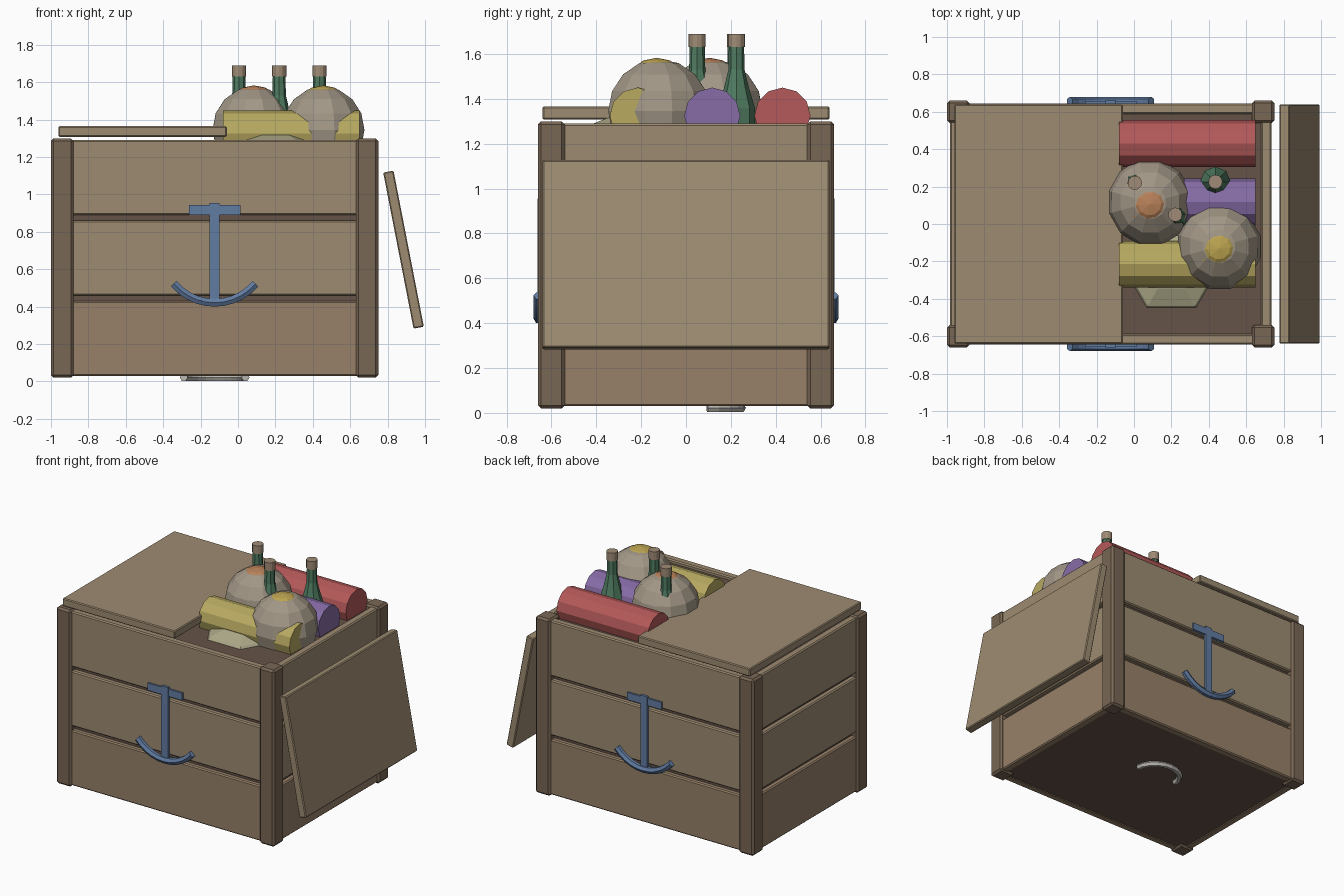
import bpy, bmesh, math
from math import sin, cos, pi, radians

if "Cube" in bpy.data.objects:
    bpy.data.objects.remove(bpy.data.objects["Cube"])


def mat(name, r, g, b):
    m = bpy.data.materials.new(name)
    m.diffuse_color = (r, g, b, 1)
    m.use_nodes = True
    m.node_tree.nodes["Principled BSDF"].inputs["Base Color"].default_value = m.diffuse_color
    return m


OAK = mat("oak", 0.34, 0.26, 0.165)
PINE = mat("pine", 0.31, 0.22, 0.14)
POST = mat("post_wood", 0.19, 0.135, 0.09)
DARK = mat("dark_brown", 0.13, 0.085, 0.065)
BLUE = mat("blue_iron", 0.12, 0.2, 0.36)
GREY = mat("pale_grey", 0.5, 0.48, 0.45)
RED = mat("red_cloth", 0.46, 0.1, 0.1)
PURPLE = mat("purple_cloth", 0.24, 0.15, 0.38)
YELLOW = mat("yellow_cloth", 0.48, 0.4, 0.12)
SACK = mat("sackcloth", 0.36, 0.31, 0.24)
PALE = mat("pale_green", 0.42, 0.4, 0.25)
ORANGE = mat("orange", 0.48, 0.22, 0.1)
GOLD = mat("gold", 0.5, 0.37, 0.08)
GLASS = mat("green_glass", 0.08, 0.2, 0.12)
CORK = mat("cork", 0.35, 0.26, 0.18)


def make(name, bm, m):
    bmesh.ops.recalc_face_normals(bm, faces=bm.faces)
    me = bpy.data.meshes.new(name)
    bm.to_mesh(me)
    bm.free()
    me.materials.append(m)
    ob = bpy.data.objects.new(name, me)
    bpy.context.collection.objects.link(ob)
    return ob


def box(name, x, y, z, m, bevel=0.0):
    """Box from (min, max) ranges, optionally with chamfered edges."""
    bm = bmesh.new()
    bmesh.ops.create_cube(bm, size=1)
    for v in bm.verts:
        for i, r in enumerate((x, y, z)):
            v.co[i] *= r[1] - r[0]
    ob = make(name, bm, m)
    ob.location = [(r[0] + r[1]) / 2 for r in (x, y, z)]
    if bevel:
        mod = ob.modifiers.new("bevel", 'BEVEL')
        mod.width, mod.segments = bevel, 1
    return ob


def ball(name, loc, radii, m, seg=12, rings=8, turn=0.0):
    bm = bmesh.new()
    bmesh.ops.create_uvsphere(bm, u_segments=seg, v_segments=rings, radius=1)
    ob = make(name, bm, m)
    ob.location, ob.scale, ob.rotation_euler.z = loc, radii, turn
    return ob


def lathe(name, loc, profile, m, seg=8):
    """Revolve (radius, z) points around z and cap both ends."""
    bm = bmesh.new()
    rings = [[bm.verts.new((r * cos(2 * pi * i / seg), r * sin(2 * pi * i / seg), z))
              for i in range(seg)] for r, z in profile]
    for a, b in zip(rings, rings[1:]):
        for i in range(seg):
            j = (i + 1) % seg
            bm.faces.new((a[i], a[j], b[j], b[i]))
    bm.faces.new(rings[0])
    bm.faces.new(rings[-1])
    ob = make(name, bm, m)
    ob.location = loc
    return ob


def arc_tube(name, points, depth, m):
    cu = bpy.data.curves.new(name, 'CURVE')
    cu.dimensions = '3D'
    cu.bevel_depth, cu.bevel_resolution, cu.use_fill_caps = depth, 1, True
    sp = cu.splines.new('POLY')
    sp.points.add(len(points) - 1)
    for p, co in zip(sp.points, points):
        p.co = (*co, 1)
    sp.use_smooth = False
    cu.materials.append(m)
    ob = bpy.data.objects.new(name, cu)
    bpy.context.collection.objects.link(ob)


CX = -0.125  # crate centre

# dark inner body: shows as plank gaps, underside and filling
box("crate_core", (-0.95, 0.70), (-0.61, 0.61), (0.035, 1.265), DARK)

# corner posts
for sx in (-1, 1):
    for sy in (-1, 1):
        x, y = CX + sx * 0.815, sy * 0.6
        box("corner_post", (x - 0.06, x + 0.06), (y - 0.06, y + 0.06), (0.02, 1.3), POST, 0.014)

# wall planks, three high on each side
for k in range(3):
    z = (0.03 + 0.43 * k, 0.43 + 0.43 * k)
    wood = PINE if k == 0 else OAK
    for s in (-1, 1):
        y = s * 0.617
        box("long_plank", (-0.9, 0.65), (y - 0.028, y + 0.028), z, wood, 0.008)
        x = CX + s * 0.832
        box("end_plank", (x - 0.028, x + 0.028), (-0.56, 0.56), z, wood, 0.008)

# lid half on top and lid half leaning on the side
box("lid_on_top", (-0.96, -0.06), (-0.64, 0.64), (1.308, 1.365), OAK, 0.006)
lean = box("leaning_lid", (0.857, 0.913), (-0.64, 0.64), (0.28, 1.13), OAK, 0.006)
lean.location = (0.885, 0, 0.705)
lean.rotation_euler.y = radians(-11)

# anchor emblems front and back
for s in (-1, 1):
    y = (s * 0.65 - 0.012, s * 0.65 + 0.012)
    box("anchor_shank", (CX - 0.027, CX + 0.027), y, (0.43, 0.955), BLUE)
    box("anchor_stock", (CX - 0.138, CX + 0.138), (s * 0.648 - 0.01, s * 0.648 + 0.01),
        (0.89, 0.943), BLUE)
    angles = [radians(-50 + 10 * i) for i in range(11)]
    arc_tube("anchor_arms", [(CX + 0.285 * sin(a), s * 0.656, 0.706 - 0.285 * cos(a))
                             for a in angles], 0.024, BLUE)

# curved handle under the base
arc_tube("underside_handle", [(CX + 0.165 * cos(pi * i / 10), 0.095 + 0.15 * sin(pi * i / 10), 0.022)
                              for i in range(11)], 0.022, GREY)

# cloth rolls lying along x
for name, y, m in (("red_roll", 0.43, RED), ("purple_roll", 0.117, PURPLE),
                   ("yellow_roll", -0.215, YELLOW)):
    roll = lathe(name, (-0.08, y, 1.325), [(0.125, 0), (0.125, 0.73)], m, 12)
    roll.rotation_euler.y = pi / 2

# round sacks with a coloured ball showing through the top
for x, y, m in ((0.085, 0.115, ORANGE), (0.455, -0.12, GOLD)):
    ball("round_sack", (x, y, 1.345), (0.228, 0.235, 0.232), SACK, turn=radians(15))
    ball("sack_contents", (x, y - 0.01, 1.43), (0.16, 0.155, 0.153), m, 10, 8, 0.4)
ball("sunken_bundle", (0.2, -0.22, 1.23), (0.29, 0.29, 0.1), PALE, 6, 6, radians(30))

# bottles with corks
for x, y in ((0.005, 0.22), (0.22, 0.05), (0.435, 0.225)):
    lathe("bottle", (x, y, 0), [(0.082, 1.1), (0.082, 1.36), (0.055, 1.45), (0.036, 1.53),
                                (0.034, 1.635)], GLASS)
    lathe("cork", (x, y, 0), [(0.038, 1.63), (0.038, 1.69)], CORK, 12)
